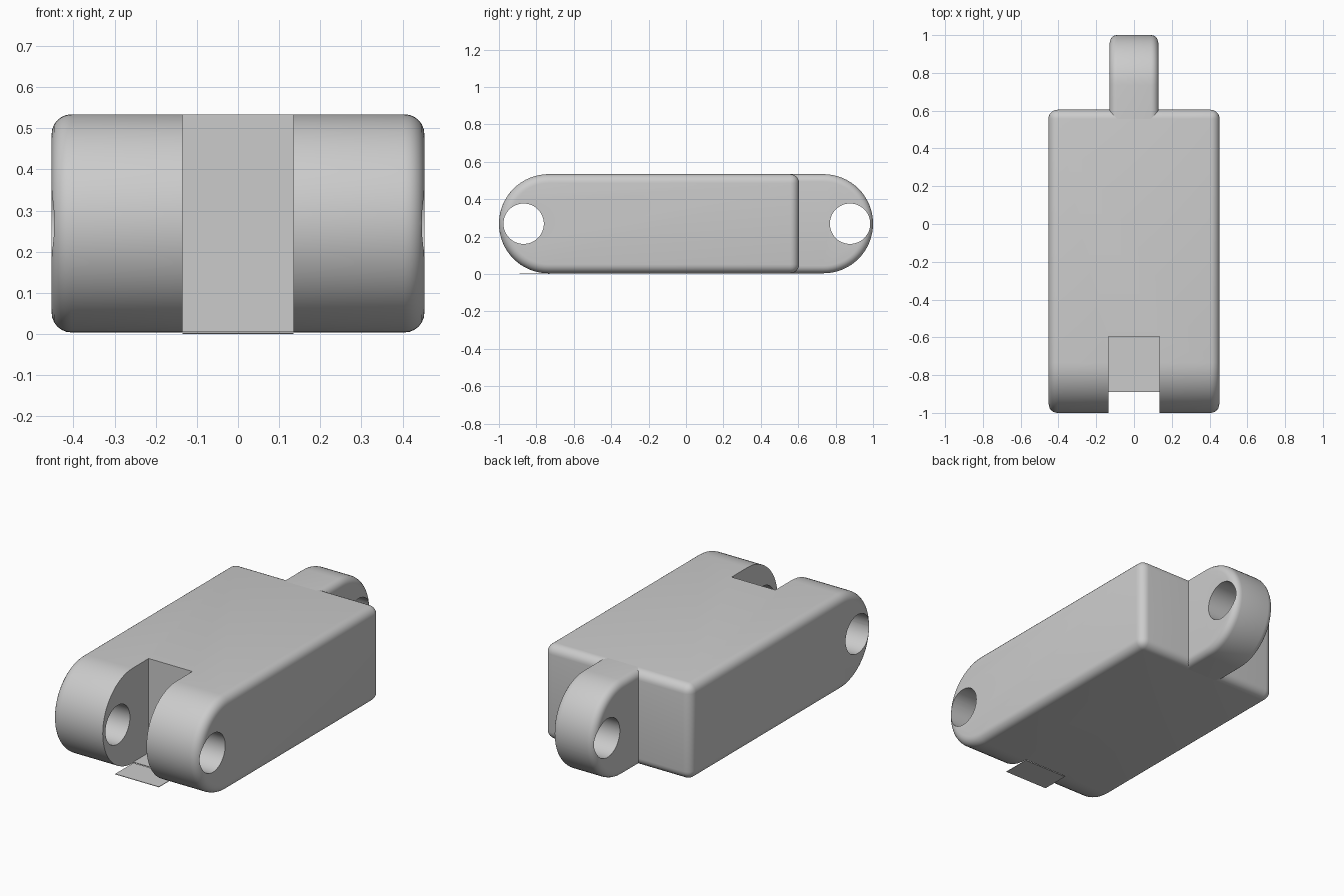
import bpy, bmesh, math
from mathutils import Matrix

cube = bpy.data.objects.get("Cube")
if cube:
    bpy.data.objects.remove(cube, do_unlink=True)

grey = bpy.data.materials.new("plain_grey")
grey.use_nodes = True
GREY = (0.6, 0.6, 0.6, 1)
grey.diffuse_color = GREY
grey.node_tree.nodes["Principled BSDF"].inputs["Base Color"].default_value = GREY

BOTTOM, TOP = 0.004, 0.534
MID, RADIUS = (BOTTOM + TOP) / 2, (TOP - BOTTOM) / 2
HOLE = 0.108


def finish(name, bm):
    bmesh.ops.recalc_face_normals(bm, faces=bm.faces)
    mesh = bpy.data.meshes.new(name)
    bm.to_mesh(mesh)
    bm.free()
    mesh.materials.append(grey)
    obj = bpy.data.objects.new(name, mesh)
    bpy.context.collection.objects.link(obj)
    return obj


def round_ended_bar(name, half_width, flat_y, round_y, bevel, bevel_flat_end):
    """Bar with one half-round end, its rims softened."""
    bm = bmesh.new()
    side = 1 if round_y > flat_y else -1
    centre = round_y - side * RADIUS
    steps = 32
    profile = [(flat_y, BOTTOM)]
    for i in range(steps + 1):
        a = -math.pi / 2 + math.pi * i / steps
        profile.append((centre + side * RADIUS * math.cos(a), MID + RADIUS * math.sin(a)))
    profile.append((flat_y, TOP))
    face = bm.faces.new([bm.verts.new((-half_width, y, z)) for y, z in profile])
    moved = bmesh.ops.extrude_face_region(bm, geom=[face])["geom"]
    bmesh.ops.translate(bm, vec=(2 * half_width, 0, 0),
                        verts=[g for g in moved if isinstance(g, bmesh.types.BMVert)])
    rims = []
    for e in bm.edges:
        at_flat = all(abs(v.co.y - flat_y) < 1e-5 for v in e.verts)
        across = abs(e.verts[0].co.x - e.verts[1].co.x) > 1e-5
        if (at_flat and bevel_flat_end) or (not at_flat and not across):
            rims.append(e)
    bmesh.ops.bevel(bm, geom=rims, offset=bevel, segments=6, profile=0.5,
                    affect='EDGES', clamp_overlap=True)
    return finish(name, bm)


def box(name, half_width, y0, y1, z0, z1):
    bm = bmesh.new()
    bmesh.ops.create_cube(bm, size=1, matrix=Matrix.Translation(
        (0, (y0 + y1) / 2, (z0 + z1) / 2)) @ Matrix.Diagonal(
        (2 * half_width, y1 - y0, z1 - z0, 1)))
    return finish(name, bm)


def pin_cutter(y):
    bm = bmesh.new()
    bmesh.ops.create_cone(bm, cap_ends=True, segments=48, radius1=HOLE, radius2=HOLE,
                          depth=2, matrix=Matrix.Translation((0, y, MID))
                          @ Matrix.Rotation(math.pi / 2, 4, 'Y'))
    return finish("pin_cutter", bm)


def cut(obj, cutter):
    bpy.context.view_layer.objects.active = obj
    mod = obj.modifiers.new("cut", 'BOOLEAN')
    mod.operation = 'DIFFERENCE'
    mod.solver = 'EXACT'
    mod.object = cutter
    bpy.ops.object.modifier_apply(modifier=mod.name)
    bpy.data.objects.remove(cutter, do_unlink=True)


def smooth(obj):
    bpy.ops.object.select_all(action='DESELECT')
    obj.select_set(True)
    bpy.context.view_layer.objects.active = obj
    bpy.ops.object.shade_smooth_by_angle(angle=math.radians(30))


# Main block with a forked, rounded front
body = round_ended_bar("body", 0.453, 0.605, -1.0, 0.048, True)
cut(body, box("slot_cutter", 0.135, -1.2, -0.595, -0.2, 0.8))
cut(body, pin_cutter(-0.868))
smooth(body)

# Rear tongue
tongue = round_ended_bar("rear_tongue", 0.13, 0.557, 1.0, 0.04, False)
cut(tongue, pin_cutter(0.877))
smooth(tongue)

# Thin floor of the slot and the flap in front of it
box("slot_floor", 0.135, -0.73, -0.595, 0.004, 0.008)
box("slot_flap", 0.135, -0.89, -0.73, 0.0, 0.003)
